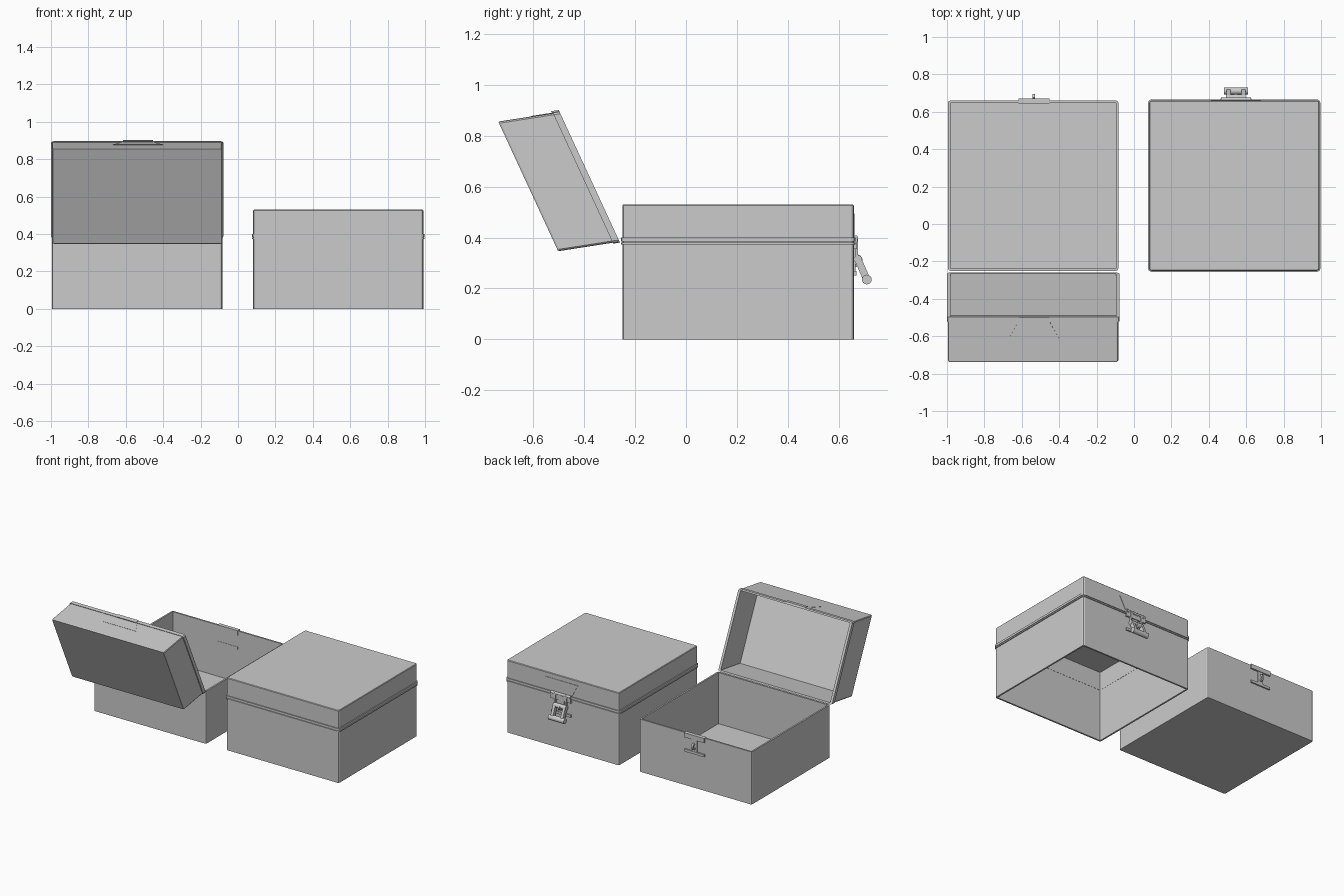
import bpy, bmesh
from math import sin, cos, pi, radians
from mathutils import Matrix, Vector

if "Cube" in bpy.data.objects:
    bpy.data.objects.remove(bpy.data.objects["Cube"])

Y0, Y1, W = -0.25, 0.66, 0.91
SEAM, TOP, T, BEAD = 0.385, 0.53, 0.012, 0.006


def finish(name, bm, mat=None):
    if mat:
        bm.transform(mat)
    bmesh.ops.recalc_face_normals(bm, faces=bm.faces)
    me = bpy.data.meshes.new(name)
    bm.to_mesh(me)
    bm.free()
    ob = bpy.data.objects.new(name, me)
    bpy.context.collection.objects.link(ob)
    return ob


def sweep(name, cx, profile, caps, mat=None):
    """Carry an (inset, z) profile round a rectangle with small round corners."""
    bm = bmesh.new()
    r, hx, hy, cy = 0.012, W / 2, (Y1 - Y0) / 2, (Y0 + Y1) / 2
    rings = []
    for inset, z in profile:
        rr = max(r - inset, 0.002)
        ring = []
        for i, (sx, sy) in enumerate([(1, 1), (-1, 1), (-1, -1), (1, -1)]):
            for k in range(3):
                a = i * pi / 2 + k * pi / 4
                ring.append(bm.verts.new((cx + sx * (hx - inset - rr) + rr * cos(a),
                                          cy + sy * (hy - inset - rr) + rr * sin(a), z)))
        rings.append(ring)
    pairs = list(zip(rings, rings[1:]))
    if caps:
        bm.faces.new(rings[0])
        bm.faces.new(rings[-1])
    else:
        pairs.append((rings[-1], rings[0]))
    for a, b in pairs:
        for i in range(12):
            j = (i + 1) % 12
            bm.faces.new((a[i], a[j], b[j], b[i]))
    return finish(name, bm, mat)


def block(name, x, y, z, mat=None):
    bm = bmesh.new()
    bmesh.ops.create_cube(bm, size=1)
    for v in bm.verts:
        v.co = [(lo + hi) / 2 + c * (hi - lo) for c, (lo, hi) in zip(v.co, (x, y, z))]
    return finish(name, bm, mat)


def rod(name, cx, half, y, z, r):
    bm = bmesh.new()
    bmesh.ops.create_cone(bm, cap_ends=True, segments=16, radius1=r, radius2=r, depth=2 * half)
    ob = finish(name, bm, Matrix.Translation((cx, y, z)) @ Matrix.Rotation(pi / 2, 4, 'Y'))
    for p in ob.data.polygons:
        p.use_smooth = len(p.vertices) == 4
    return ob


def extrude_x(name, cx0, cx1, outline):
    bm = bmesh.new()
    f = bm.faces.new([bm.verts.new((cx0, y, z)) for y, z in outline])
    new = bmesh.ops.extrude_face_region(bm, geom=[f])['geom']
    bmesh.ops.translate(bm, vec=(cx1 - cx0, 0, 0),
                        verts=[v for v in new if isinstance(v, bmesh.types.BMVert)])
    return finish(name, bm)


def lid(tag, cx, lx, plate_top, mat=None):
    b = SEAM + 0.016
    sweep(tag + "_lid", cx, [(T, TOP - 0.01), (T, SEAM), (-BEAD, SEAM), (-BEAD, b),
                             (0, b), (0, TOP - 0.004), (0.004, TOP)], True, mat)
    # flared latch plate on the lid
    bm = bmesh.new()
    vs = [[bm.verts.new((lx + s * w, y, z)) for s, w, z in
           ((-1, .08, b - .005), (1, .08, b - .005), (1, .133, plate_top), (-1, .133, plate_top))]
          for y in (Y1 - 0.004, Y1 + 0.003)]
    bm.faces.new(vs[0])
    bm.faces.new(vs[1])
    for i in range(4):
        j = (i + 1) % 4
        bm.faces.new((vs[0][i], vs[0][j], vs[1][j], vs[1][i]))
    finish(tag + "_lid_plate", bm, mat)
    block(tag + "_lid_catch", (lx - .08, lx + .08), (Y1 - .002, Y1 + .014),
          (SEAM, SEAM + .018), mat)


def base_latch(tag, cx):
    # bracket over the rim, stem and foot bar
    block(tag + "_rim_bracket", (cx - .082, cx + .082), (Y1 - .016, Y1 + .012), (.355, SEAM + .003))
    block(tag + "_stem", (cx - .022, cx + .022), (Y1 - .002, Y1 + .007), (.26, .36))
    block(tag + "_foot_bar", (cx - .08, cx + .08), (Y1 - .014, Y1 + .01), (.25, .268))
    # curved hook
    arc = [(Y1 + .004 + .031 * sin(a), .31 - .026 * cos(a)) for a in
           [i * pi / 8 for i in range(8)]]
    inner = [(Y1 + .004 + .019 * sin(a), .31 - .014 * cos(a)) for a in
             [i * pi / 8 for i in range(8)]]
    extrude_x(tag + "_hook", cx - .007, cx + .007, arc + inner[::-1])


A, B, LA, LB = -0.539, 0.536, -0.535, 0.545

# open box: floor, walls and swung-back lid (rotated in a flattened space)
sweep("open_base", A, [(T, .01), (T, SEAM), (0, SEAM), (0, 0)], True)
hinge = Vector((0, Y0 - .005, SEAM - .003))
flat = Matrix.Diagonal((1, 1, .58, 1))
swing = (Matrix.Translation(hinge) @ flat @ Matrix.Rotation(radians(105), 4, 'X')
         @ flat.inverted() @ Matrix.Translation(-hinge))
lid("open", A, LA, .452, swing)
base_latch("open", LA)

# closed box: walls without floor, lid down
sweep("closed_base", B, [(T, 0), (T, SEAM - .001), (0, SEAM - .001), (0, 0)], False)
sweep("closed_rim_bead", B, [(.002, .373), (-BEAD, .373), (-BEAD, .381), (.002, .381)], False)
lid("closed", B, LB, .495)
base_latch("closed", LB)

# closed latch: pivot, lever arms, grip and draw bars
P, G = Vector((.676, .315)), Vector((.711, .235))
d = (G - P).normalized()
n = Vector((-d.y, d.x)) * .014
quad = [tuple(p) for p in (P + n, G + n, G - n, P - n)]
rod("pivot_rod", LB, .052, P.x, P.y, .016)
rod("grip_rod", LB, .064, G.x, G.y, .019)
rod("draw_roll", LB, .08, Y1 + .008, SEAM + .014, .009)
for side, s in (("left", -1), ("right", 1)):
    extrude_x("lever_arm_" + side, LB + s * .03, LB + s * .05, quad)
    block("draw_bar_" + side, (LB + s * .045 - .006, LB + s * .045 + .006),
          (Y1 + .006, Y1 + .017), (.31, SEAM + .018))
